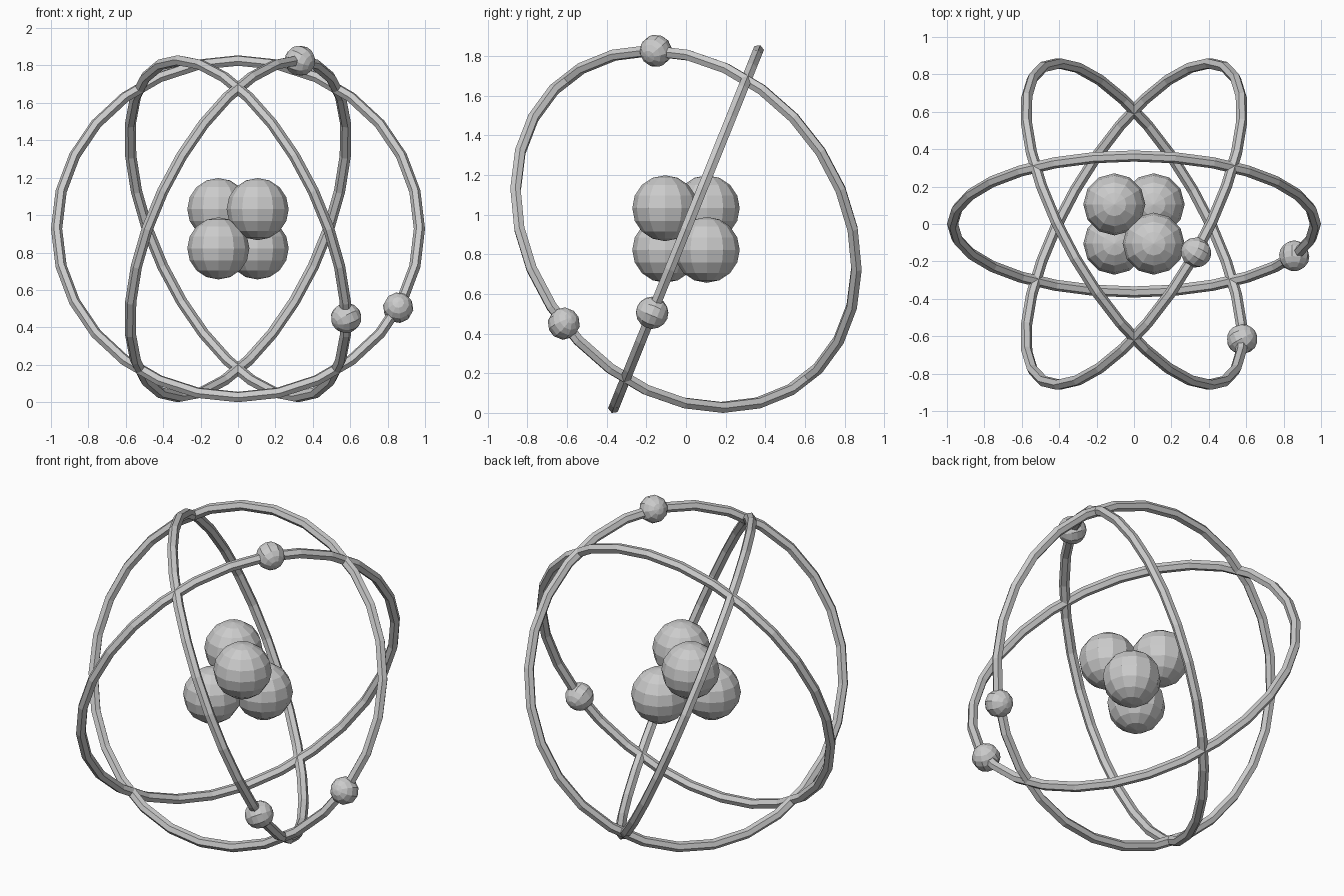
import bpy
from math import radians
from mathutils import Matrix, Vector

if "Cube" in bpy.data.objects:
    bpy.data.objects.remove(bpy.data.objects["Cube"])

CENTRE = Vector((0, 0, 0.927))
RING_R, TUBE_R = 0.97, 0.03


def finish(name, matrix):
    obj = bpy.context.object
    obj.name = name
    obj.matrix_world = matrix
    return obj


# three tilted orbit rings spaced 120 degrees about z, each with an electron
for i, electron_angle in enumerate((-28, 212, 92)):
    tilt = (Matrix.Translation(CENTRE)
            @ Matrix.Rotation(radians(120 * i), 4, 'Z')
            @ Matrix.Rotation(radians(68), 4, 'X'))
    bpy.ops.mesh.primitive_torus_add(major_segments=28, minor_segments=6,
                                     major_radius=RING_R, minor_radius=TUBE_R)
    finish(f"orbit_ring_{i + 1}", tilt)

    bpy.ops.mesh.primitive_uv_sphere_add(segments=10, ring_count=8, radius=0.082)
    finish(f"electron_{i + 1}",
           tilt @ Matrix.Rotation(radians(electron_angle), 4, 'Z')
           @ Matrix.Translation((RING_R, 0, 0)))

# nucleus: four balls in a tetrahedron (alternate corners of a cube)
D = 0.105
for i, corner in enumerate(((1, -1, 1), (-1, 1, 1), (-1, -1, -1), (1, 1, -1))):
    bpy.ops.mesh.primitive_uv_sphere_add(segments=12, ring_count=8, radius=0.166)
    finish(f"nucleus_ball_{i + 1}",
           Matrix.Translation(CENTRE + D * Vector(corner)))
